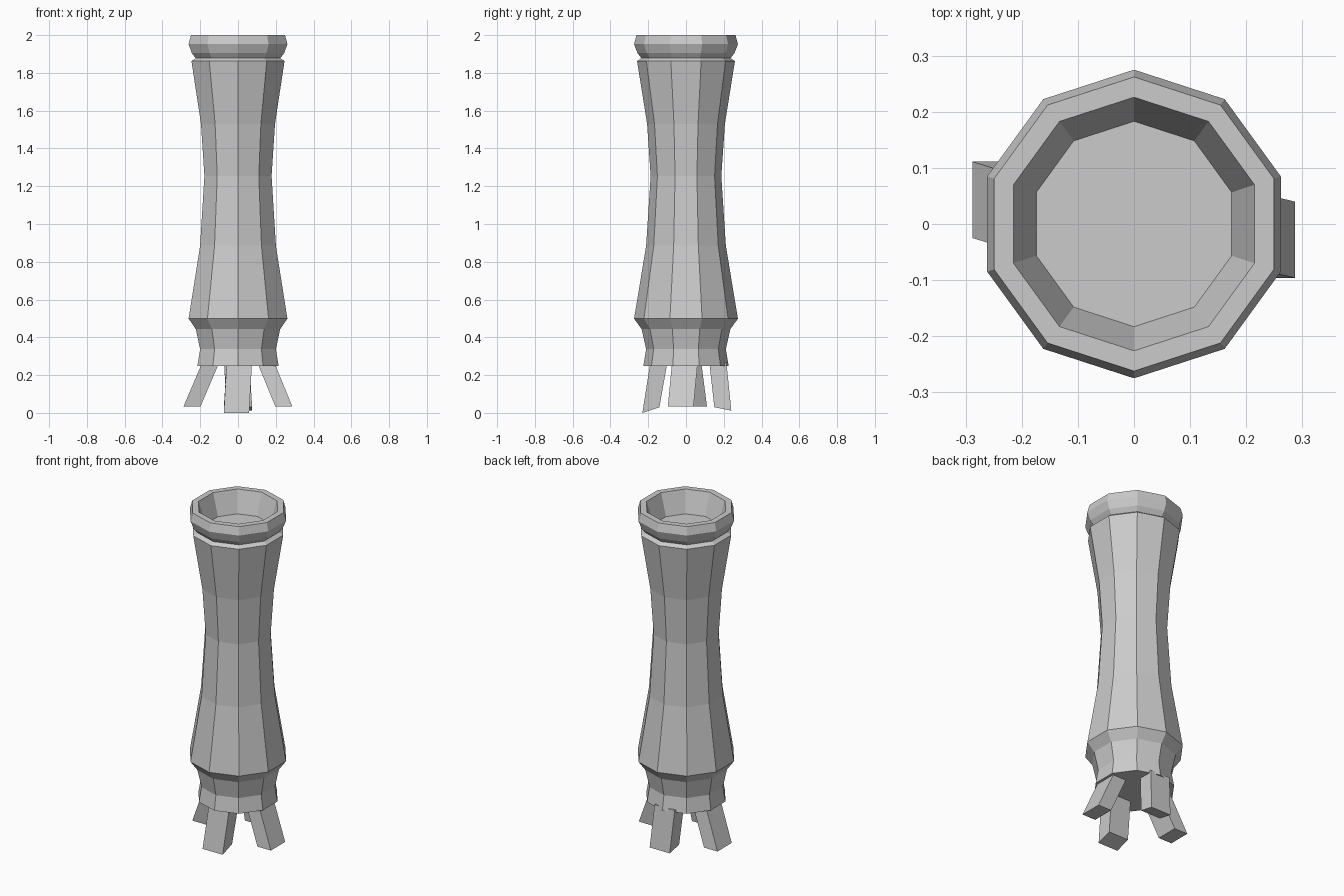
import bpy
import bmesh
from math import cos, sin, pi

if "Cube" in bpy.data.objects:
    bpy.data.objects.remove(bpy.data.objects["Cube"])

SIDES = 10


def make_object(name, bm):
    bmesh.ops.recalc_face_normals(bm, faces=bm.faces)
    mesh = bpy.data.meshes.new(name)
    bm.to_mesh(mesh)
    bm.free()
    obj = bpy.data.objects.new(name, mesh)
    bpy.context.collection.objects.link(obj)
    return obj


def lathe(name, profile):
    """Ten-sided turned solid, capped at both profile ends."""
    bm = bmesh.new()
    rings = [[bm.verts.new((r * cos(pi / 2 + 2 * pi * k / SIDES),
                            r * sin(pi / 2 + 2 * pi * k / SIDES), z))
              for k in range(SIDES)] for r, z in profile]
    for a, b in zip(rings, rings[1:]):
        for k in range(SIDES):
            n = (k + 1) % SIDES
            bm.faces.new((a[k], a[n], b[n], b[k]))
    bm.faces.new(rings[0])
    bm.faces.new(rings[-1])
    return make_object(name, bm)


def leg(name, bottom, top, half, z_low=(0.035, 0.035), z_top=0.265):
    """Slanted block; z_low gives the foot height at its -y and +y edges."""
    bm = bmesh.new()
    bmesh.ops.create_cube(bm, size=2)
    for v in bm.verts:
        sx, sy, sz = v.co
        cx, cy = top if sz > 0 else bottom
        z = z_top if sz > 0 else z_low[0 if sy < 0 else 1]
        v.co = (cx + sx * half[0], cy + sy * half[1], z)
    return make_object(name, bm)


# Pillar: foot, flared band, waisted shaft, grooved rim and shallow bowl
lathe("pillar_body", [
    (0.226, 0.249), (0.211, 0.337), (0.235, 0.444), (0.275, 0.499),
    (0.211, 0.885), (0.187, 1.254), (0.206, 1.53), (0.259, 1.862),
    (0.236, 1.878), (0.257, 1.905), (0.275, 1.952), (0.262, 2.0),
    (0.226, 2.0), (0.183, 1.87),
])

# Four splayed, slightly twisted legs
SIDE = (0.045, 0.068)
END = (0.067, 0.045)
leg("left_leg", (-0.243, 0.043), (-0.145, 0.013), SIDE)
leg("right_leg", (0.242, -0.028), (0.148, -0.006), SIDE)
leg("front_leg", (-0.008, -0.186), (0.007, -0.144), END, (0.0, 0.03))
leg("back_leg", (0.008, 0.195), (-0.007, 0.169), END, (0.03, 0.012))
